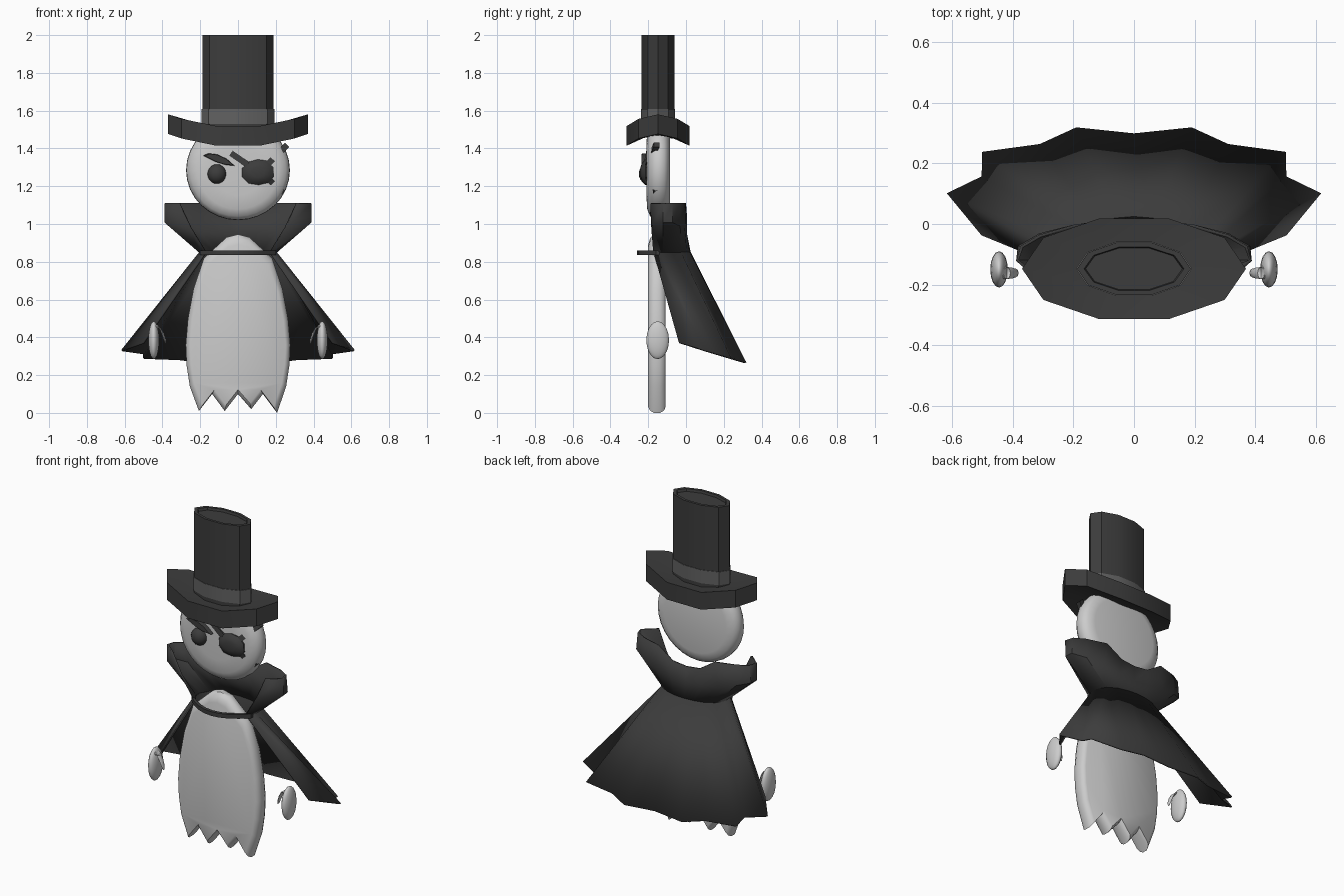
import bpy, math
from mathutils import Vector

if "Cube" in bpy.data.objects:
    bpy.data.objects.remove(bpy.data.objects["Cube"])

YC = -0.148  # depth centre of head and hat


def material(name, v):
    m = bpy.data.materials.new(name)
    m.diffuse_color = (v, v, v, 1)
    m.use_nodes = True
    m.node_tree.nodes["Principled BSDF"].inputs["Base Color"].default_value = m.diffuse_color
    return m


DARK = material("dark_cloth", 0.045)
BAND = material("band_grey", 0.12)
PALE = material("pale", 0.55)


def finish(ob, mat, angle=35):
    ob.data.materials.append(mat)
    bpy.ops.object.select_all(action='DESELECT')
    ob.select_set(True)
    bpy.context.view_layer.objects.active = ob
    bpy.ops.object.mode_set(mode='EDIT')
    bpy.ops.mesh.select_all(action='SELECT')
    bpy.ops.mesh.normals_make_consistent(inside=False)
    bpy.ops.object.mode_set(mode='OBJECT')
    bpy.ops.object.shade_smooth_by_angle(angle=math.radians(angle))
    return ob


def loft(name, rings, mat, closed=True, caps=True, angle=35):
    """Skin a list of equally long point rings."""
    n = len(rings[0])
    verts = [p for r in rings for p in r]
    faces = []
    for k in range(len(rings) - 1):
        for i in range(n if closed else n - 1):
            j = (i + 1) % n
            faces.append((k*n + i, k*n + j, (k+1)*n + j, (k+1)*n + i))
    if caps:
        faces.append(tuple(range(n))[::-1])
        faces.append(tuple(range((len(rings) - 1)*n, len(rings)*n)))
    me = bpy.data.meshes.new(name)
    me.from_pydata(verts, [], faces)
    ob = bpy.data.objects.new(name, me)
    bpy.context.collection.objects.link(ob)
    return finish(ob, mat, angle)


def slab(name, outline, centre, levels, mat, angle=40):
    """Front outline (x, z) repeated at (y, scale) levels."""
    cx, cz = centre
    rings = [[(cx + (x-cx)*s, y, cz + (z-cz)*s) for x, z in outline] for y, s in levels]
    return loft(name, rings, mat, angle=angle)


def ellipsoid(name, loc, size, mat, seg=16, rot=(0, 0, 0)):
    bpy.ops.mesh.primitive_uv_sphere_add(segments=seg, ring_count=seg//2 + 2,
                                         radius=1, location=loc, rotation=rot)
    ob = bpy.context.object
    ob.name = name
    ob.scale = size
    return finish(ob, mat, 60)


def oval(rx, ry, z, curl=0.0):
    """Ten-sided oval; curl lifts the points far out in x."""
    pts = []
    for i in range(10):
        a = i*math.tau/10
        x = rx*math.cos(a)
        pts.append((x, YC + ry*math.sin(a), z + curl*x*x))
    return pts


def mirrored(half):
    """Half strip from right front to back centre, continued to the left front."""
    return half + [(-x, y, z) for x, y, z in half[-2::-1]]


# Body with ragged lower edge
right = [(0.06, 0.93), (0.12, 0.875), (0.18, 0.82), (0.235, 0.66), (0.265, 0.50),
         (0.277, 0.36), (0.272, 0.25), (0.255, 0.14)]
hem = [(0.207, 0.0), (0.132, 0.10), (0.07, 0.02), (0, 0.10), (-0.07, 0.01),
       (-0.137, 0.10), (-0.207, 0.01)]
outline = [(0, 0.945)] + right + hem + [(-x, z) for x, z in reversed(right)]
slab("body", outline, (0, 0.35),
     [(-0.2, 0.91), (-0.19, 0.965), (-0.17, 1), (-0.137, 1), (-0.117, 0.965), (-0.108, 0.91)], PALE)

# Head: thick disc with rounded rim
disc = [(0.275*math.cos(i*math.tau/32), 1.285 + 0.265*math.sin(i*math.tau/32)) for i in range(32)]
slab("head", disc, (0, 1.285),
     [(-0.21, 0.5), (-0.205, 0.78), (-0.19, 0.92), (-0.165, 0.99), (-0.14, 1),
      (-0.115, 0.98), (-0.095, 0.9), (-0.085, 0.75)], PALE, 60)

# Hat: crown with sunken top, band, curled brim
loft("hat_crown", [oval(.188, .091, 1.48), oval(.188, .091, 2.0),
                   oval(.165, .075, 2.0), oval(.16, .072, 1.985)], DARK)
loft("hat_band", [oval(.192, .094, 1.53), oval(.192, .094, 1.61)], BAND)
loft("hat_brim", [oval(.2, .1, 1.45, .5), oval(.37, .175, 1.408, .5),
                  oval(.37, .175, 1.512, .5), oval(.188, .091, 1.505, .5)], DARK)

# Cloak and collar share the neck line
neck = [(.17, -.17, .85), (.2, -.12, .85), (.2, -.08, .85), (.17, -.03, .85),
        (.12, 0, .85), (.06, .015, .85), (0, .02, .85)]
hem_xy = [(.5, -.035), (.615, .10), (.5, .155), (.5, .235), (.31, .26), (.19, .315), (0, .295)]
hem = [(x, y, .37 - .3*(y + .035)) for x, y in hem_xy]
mid = [(.25, -.18, .98), (.385, -.12, 1.01), (.38, -.075, 1.01), (.31, -.035, .99),
       (.21, -.01, .965), (.1, 0, .95), (0, 0, .94)]
top = [(.31, -.185, 1.11), (.385, -.12, 1.11), (.37, -.075, 1.11), (.31, -.04, 1.11),
       (.19, -.005, 1.11), (.09, 0, 1.045), (0, 0, 1.035)]
for name, rings in (("cloak", [neck, hem]), ("collar", [neck, mid, top])):
    ob = loft(name, [mirrored(r) for r in rings], DARK, closed=False, caps=False, angle=30)
    mod = ob.modifiers.new("thickness", 'SOLIDIFY')
    mod.thickness = 0.01
    mod.offset = 0

# Clasp strap bowed across the chest
arc = [(-.2 + .4*i/8, -.26 + .1*((i - 4)/4)**2) for i in range(9)]
loft("clasp_strap", [[(x, y, .835), (x, y, .86), (x, y + .02, .86), (x, y + .02, .835)]
                     for x, y in arc], DARK)

# Face: eye, brow, patch with straps
ellipsoid("eye", (-.112, -.205, 1.265), (.05, .045, .052), DARK)
brow = [(-.185, 1.362), (-.155, 1.374), (-.11, 1.368), (-.06, 1.345), (-.018, 1.308),
        (-.07, 1.314), (-.12, 1.33)]
slab("brow", brow, (-.1, 1.345), [(-.235, .9), (-.228, 1), (-.19, 1)], DARK)
patch = [(.022, 1.295), (.06, 1.33), (.105, 1.342), (.15, 1.335), (.188, 1.30), (.19, 1.25),
         (.165, 1.22), (.11, 1.207), (.055, 1.215), (.022, 1.25)]
slab("eye_patch", patch, (.107, 1.275), [(-.24, .4), (-.233, .75), (-.215, 1), (-.195, 1)], DARK)


def strap(name, a, b, w=.016):
    a, b = Vector(a), Vector(b)
    d = b - a
    side = Vector((-d.z, 0, d.x)).normalized()*w
    back = Vector((0, .03, 0))
    loft(name, [[p + side, p - side, p - side + back, p + side + back] for p in (a, b)], DARK)


strap("patch_strap_inner", (.05, -.222, 1.315), (-.11, -.2, 1.425))
strap("patch_strap_outer", (.15, -.222, 1.31), (.26, -.17, 1.42))
strap("patch_strap_lower", (.16, -.222, 1.24), (.238, -.172, 1.165))

# Floating hands with thumbs
for s, side in ((1, "right"), (-1, "left")):
    ellipsoid(f"hand_{side}", (s*.446, -.15, .385), (.029, .06, .1), PALE)
    path = [(.44, .455, .018), (.42, .458, .02), (.403, .43, .018), (.39, .395, .014), (.385, .37, .006)]
    loft(f"thumb_{side}", [[(s*(x + r*.6*math.cos(k*math.tau/8)), -.162 + r*math.sin(k*math.tau/8),
                             z + r*.5*math.cos(k*math.tau/8)) for k in range(8)]
                           for x, z, r in path], PALE, angle=60)
